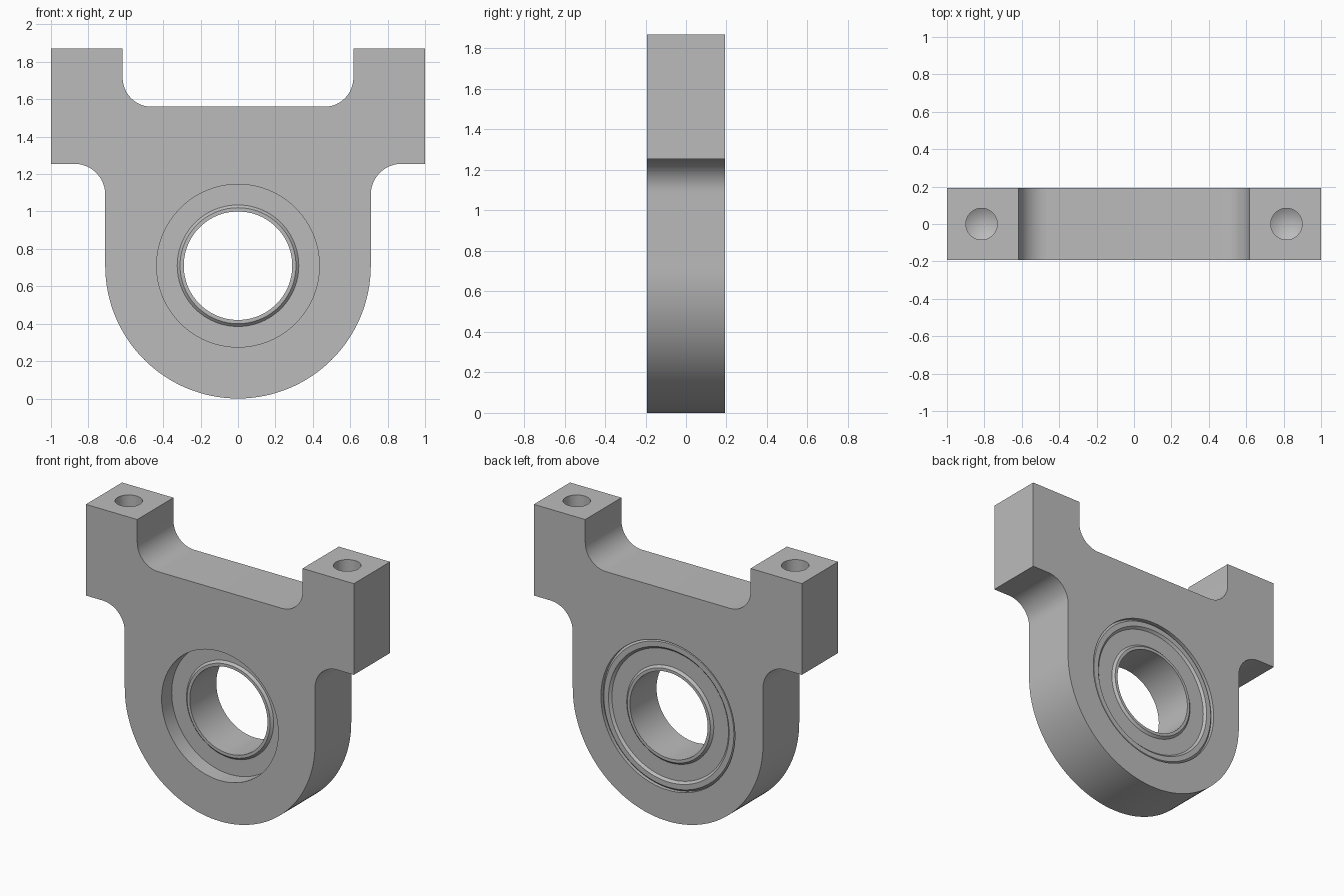
import bpy
import bmesh
from math import cos, sin, pi, radians
from mathutils import Vector

old = bpy.data.objects.get("Cube")
if old:
    bpy.data.objects.remove(old, do_unlink=True)

HALF_DEPTH = 0.193
AXIS_Z = 0.71      # height of the bearing axis
TOP = 1.87

grey = bpy.data.materials.new("plain grey")
grey.use_nodes = True
colour = (0.5, 0.5, 0.5, 1)
grey.diffuse_color = colour
grey.node_tree.nodes["Principled BSDF"].inputs["Base Color"].default_value = colour


def finish(name, bm):
    bmesh.ops.recalc_face_normals(bm, faces=bm.faces)
    mesh = bpy.data.meshes.new(name)
    bm.to_mesh(mesh)
    bm.free()
    mesh.materials.append(grey)
    ob = bpy.data.objects.new(name, mesh)
    bpy.context.collection.objects.link(ob)
    return ob


def activate(ob):
    bpy.ops.object.select_all(action="DESELECT")
    ob.select_set(True)
    bpy.context.view_layer.objects.active = ob


def smooth(ob):
    activate(ob)
    bpy.ops.object.shade_smooth_by_angle(angle=radians(25))


def revolve(name, profile, axis, centre, steps=96, closed=False):
    """Spin (radius, distance along axis) points about the axis."""
    bm = bmesh.new()
    axis, centre = Vector(axis), Vector(centre)
    verts = [bm.verts.new(centre + Vector((r, 0, 0)) + axis * a) for r, a in profile]
    edges = [bm.edges.new(pair) for pair in zip(verts, verts[1:])]
    if closed:
        edges.append(bm.edges.new((verts[-1], verts[0])))
    bmesh.ops.spin(bm, geom=verts + edges, cent=centre, axis=axis,
                   angle=2 * pi, steps=steps)
    bmesh.ops.remove_doubles(bm, verts=bm.verts, dist=1e-5)
    return finish(name, bm)


def arc(cx, cz, r, start, end, steps):
    angles = [radians(start + (end - start) * i / steps) for i in range(steps + 1)]
    return [(cx + r * cos(a), cz + r * sin(a)) for a in angles]


# Housing outline: right half from bottom to top, then mirrored
half = arc(0, AXIS_Z, AXIS_Z, -90, 0, 32)
half += arc(0.875, 1.09, 0.165, 180, 90, 12)
half += [(1, 1.255), (1, TOP), (0.617, TOP)]
half += arc(0.462, 1.715, 0.155, 0, -90, 12)
outline = half + [(-x, z) for x, z in reversed(half[1:])]

bm = bmesh.new()
face = bm.faces.new([bm.verts.new((x, -HALF_DEPTH, z)) for x, z in outline])
extruded = bmesh.ops.extrude_face_region(bm, geom=[face])["geom"]
bmesh.ops.translate(bm, vec=(0, 2 * HALF_DEPTH, 0),
                    verts=[v for v in extruded if isinstance(v, bmesh.types.BMVert)])
housing = finish("housing", bm)

# Cutters: stepped bearing seat and two blind drilled holes
seat = [(0, -0.3), (0.435, -0.3), (0.435, -0.1), (0.5, -0.1), (0.5, 0.3), (0, 0.3)]
cutters = [revolve("seat_cutter", seat, (0, 1, 0), (0, 0, AXIS_Z))]
drill = [(0, -0.45), (0.084, -0.4), (0.084, 0.1), (0, 0.1)]
for side in (-1, 1):
    cutters.append(revolve("drill_cutter", drill, (0, 0, 1),
                           (side * 0.815, 0, TOP), steps=48))

for cutter in cutters:
    cutter.hide_render = True
    mod = housing.modifiers.new("cut", "BOOLEAN")
    mod.operation = "DIFFERENCE"
    mod.solver = "EXACT"
    mod.object = cutter
    activate(housing)
    bpy.ops.object.modifier_apply(modifier=mod.name)
    bpy.data.objects.remove(cutter, do_unlink=True)
smooth(housing)

# Bearing rings, with the shield set back between them on both faces
FRONT, BACK = -0.1, 0.183
C = 0.015          # chamfer size
rings = {
    "bearing_inner_ring": [(0.29, FRONT), (0.31, FRONT), (0.325, FRONT + C),
                           (0.325, BACK - C), (0.31, BACK), (0.29, BACK)],
    "bearing_outer_ring": [(0.435, FRONT), (0.5, FRONT), (0.5, BACK - C),
                           (0.485, BACK), (0.45, BACK), (0.435, BACK - C)],
    "bearing_shield": [(0.32, FRONT + C), (0.44, FRONT + C),
                       (0.44, BACK - C), (0.32, BACK - C)],
}
for name, profile in rings.items():
    smooth(revolve(name, profile, (0, 1, 0), (0, 0, AXIS_Z), closed=True))
